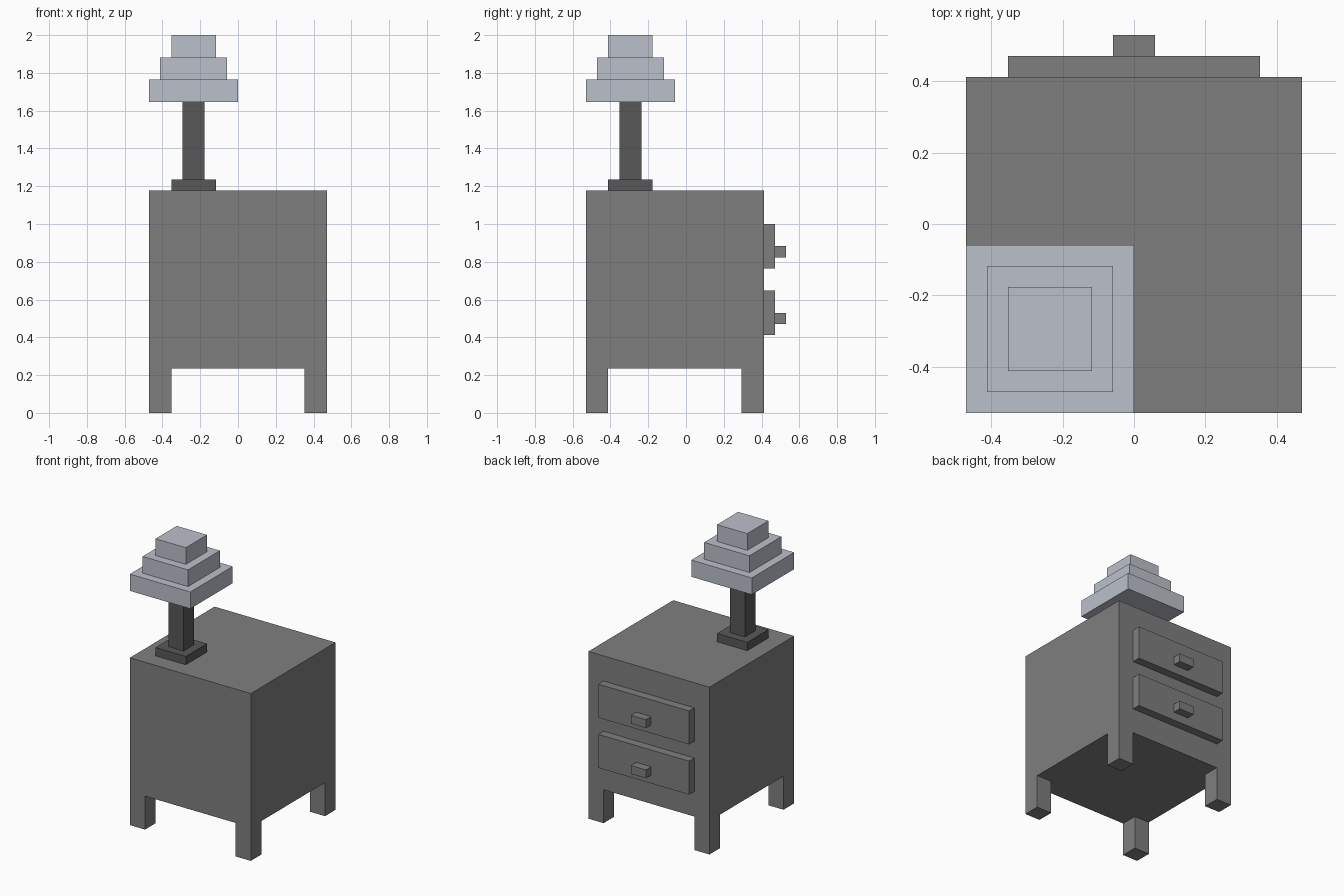
import bpy

if "Cube" in bpy.data.objects:
    bpy.data.objects.remove(bpy.data.objects["Cube"])

U = 2 / 34  # modelling grid: the whole model is 34 units tall


def material(name, color):
    m = bpy.data.materials.new(name)
    m.diffuse_color = (*color, 1)
    m.use_nodes = True
    m.node_tree.nodes["Principled BSDF"].inputs["Base Color"].default_value = m.diffuse_color
    return m


GREY = material("mid_grey", (0.212, 0.212, 0.212))
DARK = material("dark_grey", (0.098, 0.098, 0.098))
PALE = material("pale_blue_grey", (0.50, 0.53, 0.59))


def box(name, low, high, mat):
    """Box between two corners given in grid units."""
    center = [(a + b) / 2 * U for a, b in zip(low, high)]
    bpy.ops.mesh.primitive_cube_add(size=1, location=center)
    ob = bpy.context.object
    ob.name = name
    ob.scale = [(b - a) * U for a, b in zip(low, high)]
    bpy.ops.object.transform_apply(location=False, rotation=False, scale=True)
    ob.data.materials.append(mat)
    return ob


# Cabinet body and four corner legs
box("cabinet", (-8, -9, 4), (8, 7, 20), GREY)
for x in (-8, 6):
    for y in (-9, 5):
        box("leg", (x, y, 0), (x + 2, y + 2, 4), GREY)

# Drawers with handles
for z, handle_z in ((7, 8), (13, 14)):
    box("drawer", (-6, 7, z), (6, 8, z + 4), GREY)
    box("drawer_handle", (-1, 8, handle_z), (1, 9, handle_z + 1), GREY)

# Lamp foot and post
box("lamp_foot", (-6, -7, 20), (-2, -3, 21), DARK)
box("lamp_post", (-5, -6, 21), (-3, -4, 28), DARK)

# Stepped lampshade, centred above the post
for i in range(3):
    r = 4 - i
    box("lampshade_tier", (-4 - r, -5 - r, 28 + 2 * i), (-4 + r, -5 + r, 30 + 2 * i), PALE)
